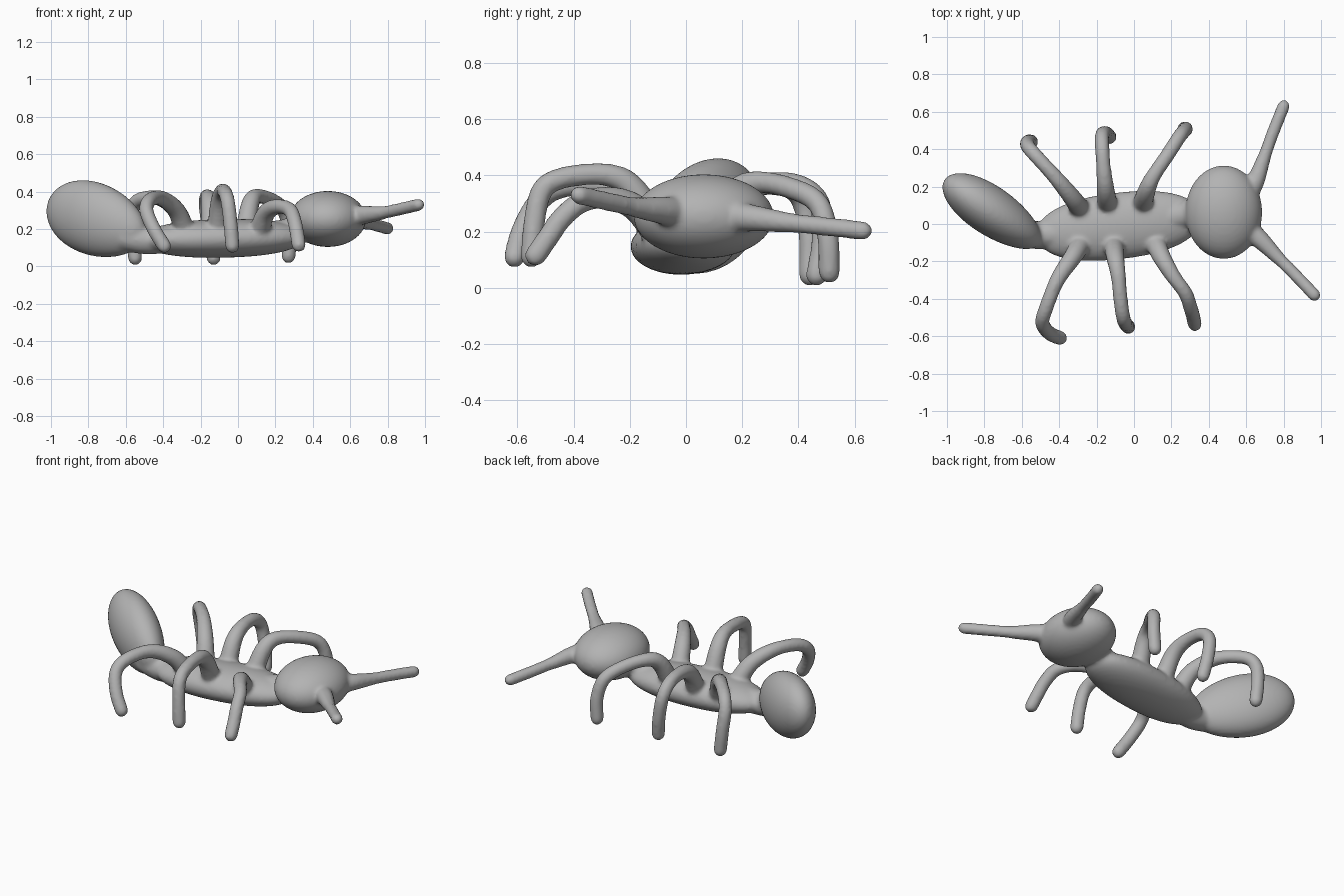
import bpy, bmesh, math
from mathutils import Vector

if "Cube" in bpy.data.objects:
    bpy.data.objects.remove(bpy.data.objects["Cube"])

UP = Vector((0, 0, 1))


def loft(bm, stations, segs=20):
    """Skin elliptical rings: each station is (point, direction, half width, half height)."""
    rings = []
    for p, d, w, h in stations:
        side = d.cross(UP)
        side = side.normalized() if side.length > 1e-3 else Vector((1, 0, 0))
        top = side.cross(d).normalized()
        rings.append([bm.verts.new(p + side * w * math.cos(a) + top * h * math.sin(a))
                      for a in (2 * math.pi * i / segs for i in range(segs))])
    for a, b in zip(rings, rings[1:]):
        for i in range(segs):
            j = (i + 1) % segs
            bm.faces.new((a[i], a[j], b[j], b[i]))
    bm.faces.new(rings[0][::-1])
    bm.faces.new(rings[-1])


def egg(bm, centre, axis, half, w, h, taper=0.0, power=2.0):
    """Egg along an axis; taper makes the far end thinner, power makes it blunter."""
    c, d = Vector(centre), Vector(axis).normalized()
    stations = []
    for i in range(33):
        t = -math.cos(math.pi * (0.01 + 0.98 * i / 32))
        r = (1 - abs(t) ** power) ** (1 / power) * (1 - taper * t)
        stations.append((c + d * half * t, d, w * r, h * r))
    loft(bm, stations, 36)


def limb(bm, points, radius, flare):
    """Round-tipped tube through the points, wider at its root."""
    pts = [Vector(p) for p in points]
    ext = [2 * pts[0] - pts[1]] + pts + [2 * pts[-1] - pts[-2]]
    path = []
    for i in range(1, len(ext) - 2):
        a, b, c, d = ext[i - 1:i + 3]
        for s in range(6):
            t = s / 6
            path.append(0.5 * (2 * b + (c - a) * t + (2 * a - 5 * b + 4 * c - d) * t * t
                               + (3 * b - a - 3 * c + d) * t ** 3))
    path.append(pts[-1])
    stations = []
    for i, p in enumerate(path):
        d = (path[min(i + 1, len(path) - 1)] - path[max(i - 1, 0)]).normalized()
        r = radius + flare * max(0, 1 - i / 14)
        stations.append((p, d, r, r))
    p, d, r, _ = stations[-1]
    for a in (25, 50, 70, 84):
        a = math.radians(a)
        stations.append((p + d * r * math.sin(a), d, r * math.cos(a), r * math.cos(a)))
    # carry the ring frame along the path so that steep bends do not twist
    rings, side = [], stations[0][1].cross(UP).normalized()
    for p, d, r, _ in stations:
        side = (side - d * side.dot(d)).normalized()
        top = side.cross(d)
        rings.append([bm.verts.new(p + (side * math.cos(k * math.pi / 8)
                                        + top * math.sin(k * math.pi / 8)) * r) for k in range(16)])
    for a, b in zip(rings, rings[1:]):
        for i in range(16):
            j = (i + 1) % 16
            bm.faces.new((a[i], a[j], b[j], b[i]))
    bm.faces.new(rings[0][::-1])
    bm.faces.new(rings[-1])


bm = bmesh.new()

# abdomen, thorax, head and the two waists
egg(bm, (-0.757, 0.065, 0.25), (0.80, -0.54, -0.27), 0.315, 0.13, 0.195, 0.08)
egg(bm, (-0.08, -0.01, 0.15), (1, 0.12, 0.02), 0.44, 0.178, 0.103, 0.0, 2.3)
egg(bm, (0.48, 0.063, 0.254), (1, 0, 0), 0.205, 0.25, 0.15)
limb(bm, [(-0.62, -0.05, 0.16), (-0.5, -0.06, 0.14), (-0.38, -0.05, 0.145)], 0.075, 0)
limb(bm, [(0.18, 0.03, 0.165), (0.27, 0.05, 0.18), (0.36, 0.06, 0.22)], 0.078, 0)

# antennae
limb(bm, [(0.56, 0.1, 0.25), (0.64, 0.21, 0.25), (0.69, 0.34, 0.235),
          (0.74, 0.48, 0.22), (0.80, 0.63, 0.203)], 0.034, 0.03)
limb(bm, [(0.57, 0.0, 0.26), (0.67, -0.08, 0.275), (0.76, -0.17, 0.285),
          (0.86, -0.27, 0.305), (0.965, -0.38, 0.33)], 0.034, 0.03)

# six legs, root to foot
legs = [
    [(-0.28, -0.10, 0.18), (-0.33, -0.18, 0.30), (-0.41, -0.30, 0.365), (-0.47, -0.45, 0.355),
     (-0.49, -0.53, 0.30), (-0.45, -0.585, 0.20), (-0.395, -0.61, 0.11)],
    [(-0.11, -0.10, 0.18), (-0.10, -0.18, 0.34), (-0.085, -0.27, 0.40), (-0.07, -0.42, 0.395),
     (-0.055, -0.51, 0.35), (-0.04, -0.54, 0.23), (-0.03, -0.55, 0.11)],
    [(0.11, -0.09, 0.18), (0.15, -0.18, 0.285), (0.21, -0.28, 0.32), (0.275, -0.37, 0.305),
     (0.30, -0.44, 0.25), (0.315, -0.49, 0.18), (0.325, -0.535, 0.115)],
    [(-0.28, 0.07, 0.18), (-0.33, 0.14, 0.30), (-0.42, 0.25, 0.365), (-0.53, 0.37, 0.355),
     (-0.57, 0.42, 0.29), (-0.565, 0.44, 0.17), (-0.55, 0.44, 0.045)],
    [(-0.14, 0.09, 0.18), (-0.15, 0.17, 0.32), (-0.16, 0.27, 0.37), (-0.17, 0.40, 0.365),
     (-0.17, 0.475, 0.30), (-0.15, 0.485, 0.17), (-0.13, 0.465, 0.045)],
    [(0.04, 0.09, 0.18), (0.065, 0.17, 0.33), (0.10, 0.25, 0.375), (0.18, 0.37, 0.355),
     (0.245, 0.47, 0.30), (0.275, 0.505, 0.18), (0.27, 0.51, 0.055)],
]
for leg in legs:
    limb(bm, leg, 0.039, 0.018)

bmesh.ops.recalc_face_normals(bm, faces=bm.faces)
mesh = bpy.data.meshes.new("ant_body")
bm.to_mesh(mesh)
bm.free()
ant = bpy.data.objects.new("ant_body", mesh)
bpy.context.collection.objects.link(ant)

clay = bpy.data.materials.new("grey clay")
clay.diffuse_color = (0.45, 0.45, 0.45, 1)
clay.use_nodes = True
clay.node_tree.nodes["Principled BSDF"].inputs["Base Color"].default_value = clay.diffuse_color
mesh.materials.append(clay)

# fuse the parts into one skin with soft joints
remesh = ant.modifiers.new("fuse", 'REMESH')
remesh.mode = 'VOXEL'
remesh.voxel_size = 0.011
remesh.use_smooth_shade = True
soften = ant.modifiers.new("soften", 'SMOOTH')
soften.factor = 0.5
soften.iterations = 8
